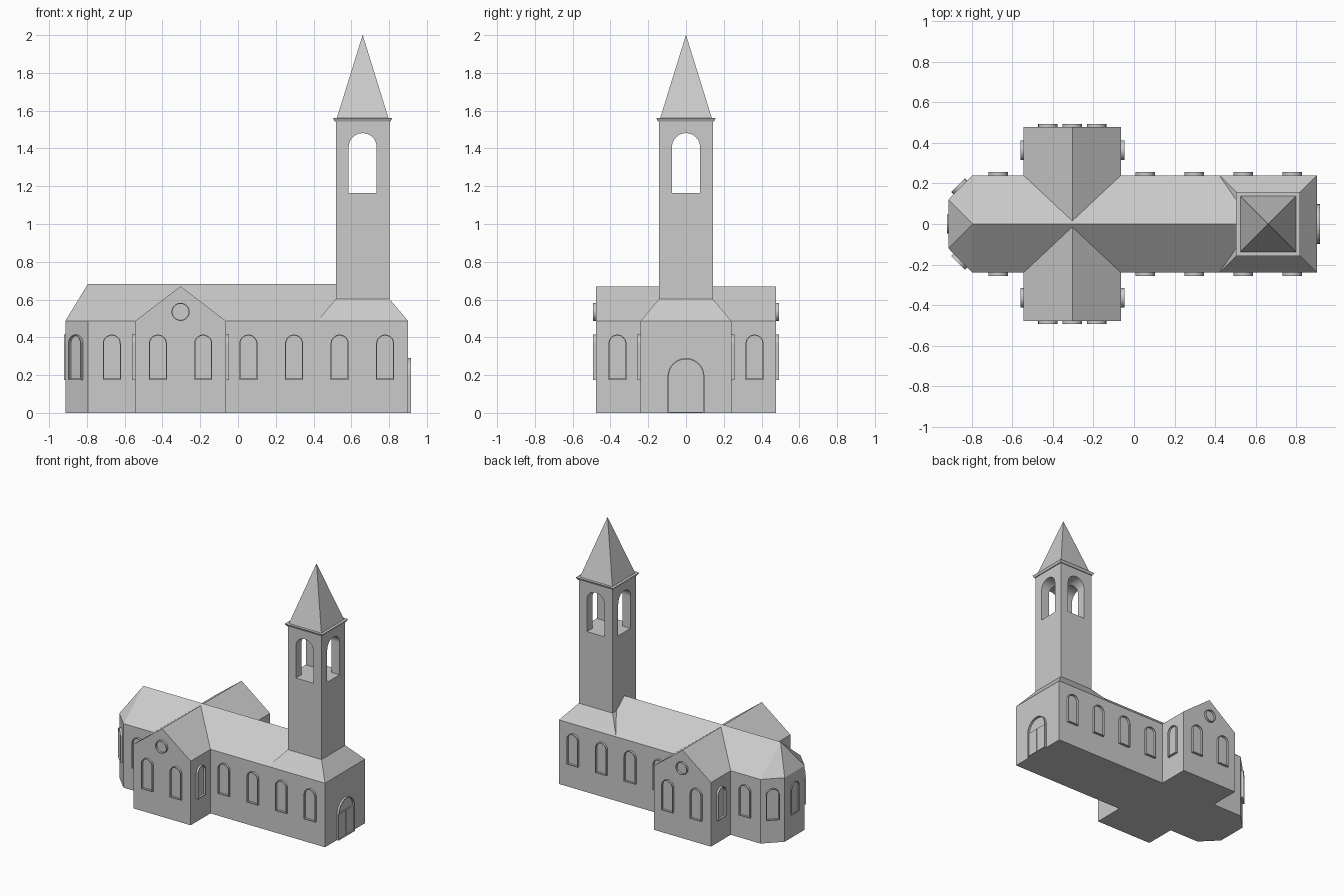
import bpy, bmesh, math
from mathutils import Matrix, Vector

if "Cube" in bpy.data.objects:
    bpy.data.objects.remove(bpy.data.objects["Cube"])

stone = bpy.data.materials.new("light_grey")
stone.diffuse_color = (0.6, 0.6, 0.6, 1)
stone.use_nodes = True
stone.node_tree.nodes["Principled BSDF"].inputs["Base Color"].default_value = stone.diffuse_color

EAVE, RIDGE, HALF = 0.487, 0.682, 0.24
WEST, APSE, EAST = -0.914, -0.795, 0.90
TRX, TRW, TRY, TRZ = -0.304, 0.24, 0.477, 0.67
TX, TH = 0.66, 0.142          # tower centre and half width


def make(name, verts, faces, matrix=None):
    me = bpy.data.meshes.new(name)
    me.from_pydata(verts, [], faces)
    bm = bmesh.new()
    bm.from_mesh(me)
    bmesh.ops.recalc_face_normals(bm, faces=bm.faces)
    if matrix:
        bm.transform(matrix)
    bm.to_mesh(me)
    bm.free()
    me.materials.append(stone)
    ob = bpy.data.objects.new(name, me)
    bpy.context.collection.objects.link(ob)
    return ob


def prism(name, profile, offset, matrix=None):
    """Extrude a closed outline along a vector."""
    n, off = len(profile), Vector(offset)
    verts = [Vector(p) for p in profile] + [Vector(p) + off for p in profile]
    faces = [tuple(range(n)), tuple(range(n, 2 * n))]
    faces += [(i, (i + 1) % n, n + (i + 1) % n, n + i) for i in range(n)]
    return make(name, verts, faces, matrix)


def frustum(name, x, lo, hi, z0, z1):
    """Square block whose half width goes from lo to hi."""
    sq = [(-1, -1), (1, -1), (1, 1), (-1, 1)]
    v = [(x + a * h, b * h, z) for h, z in ((lo, z0), (hi, z1)) for a, b in sq]
    f = [(0, 1, 2, 3), (4, 5, 6, 7)] + [(i, (i + 1) % 4, 4 + (i + 1) % 4, 4 + i) for i in range(4)]
    return make(name, v, f)


def arch(r, base, spring, seg=20):
    """Round-headed outline in the xz plane."""
    pts = [(r * math.cos(math.pi * i / seg), spring + r * math.sin(math.pi * i / seg)) for i in range(seg + 1)]
    return [(r, base)] + pts + [(-r, base)]


def circle(r, seg=28):
    return [(r * math.cos(2 * math.pi * i / seg), r * math.sin(2 * math.pi * i / seg)) for i in range(seg)]


def place(x, y, z, deg):
    return Matrix.Translation((x, y, z)) @ Matrix.Rotation(math.radians(deg), 4, 'Z')


def frame(name, outer, inner, depth, matrix):
    """Thin raised surround standing out from a wall (local -y is outward)."""
    n = len(outer)
    v = [(u, y, w) for loop in (outer, inner) for y in (0.003, -depth) for u, w in loop]
    f = []
    for i in range(n):
        j = (i + 1) % n
        for a, b in ((0, n), (n, 3 * n), (3 * n, 2 * n), (2 * n, 0)):
            f.append((a + i, a + j, b + j, b + i))
    return make(name, v, f, matrix)


def window(x, y, deg, depth=0.016):
    frame("window_frame", arch(0.0475, 0.175, 0.367), arch(0.042, 0.181, 0.367), depth, place(x, y, 0, deg))


# Nave walls with a chamfered apse
plan = [(WEST, -0.12), (APSE, -HALF), (EAST, -HALF), (EAST, HALF), (APSE, HALF), (WEST, 0.12)]
prism("nave_walls", [(x, y, 0) for x, y in plan], (0, 0, EAVE))

# Nave roof: ridge runs into the tower, three facets over the apse
make("nave_roof",
     [(APSE, 0, RIDGE), (TX, 0, RIDGE), (WEST, -0.12, EAVE), (APSE, -HALF, EAVE), (TX, -HALF, EAVE),
      (TX, HALF, EAVE), (APSE, HALF, EAVE), (WEST, 0.12, EAVE)],
     [(0, 3, 4, 1), (0, 1, 5, 6), (0, 2, 3), (0, 7, 2), (0, 6, 7), (1, 4, 5), (2, 7, 6, 5, 4, 3)])

# Transept with gable ends
gable = [(TRX - TRW, 0), (TRX + TRW, 0), (TRX + TRW, EAVE), (TRX, TRZ), (TRX - TRW, EAVE)]
prism("transept", [(x, -TRY, z) for x, z in gable], (0, 2 * TRY, 0))

# Tower with sloping skirt, cornice and spire
frustum("tower_skirt", TX, HALF, TH, EAVE, 0.603)
tower = frustum("tower", TX, TH, TH, 0.5, 1.548)
frustum("cornice", TX, 0.148, 0.157, 1.543, 1.561)
frustum("spire", TX, 0.137, 0.0005, 1.56, 2.0)

# Belfry openings cut through both ways
for deg in (0, 90):
    cutter = prism("belfry_cutter", [(u, -0.3, w) for u, w in arch(0.074, 1.165, 1.407)],
                   (0, 0.6, 0), place(TX, 0, 0, deg))
    cutter.hide_render = True
    mod = tower.modifiers.new("opening", 'BOOLEAN')
    mod.operation, mod.solver, mod.object = 'DIFFERENCE', 'EXACT', cutter
    bpy.context.view_layer.objects.active = tower
    bpy.ops.object.modifier_apply(modifier=mod.name)
    bpy.data.objects.remove(cutter)

# Windows, mirrored front to back
for s, deg in ((-1, 0), (1, 180)):
    for x in (-0.668, 0.055, 0.297, 0.538, 0.779):
        window(x, s * HALF, deg)
    for dx in (-0.12, 0.12):
        window(TRX + dx, s * TRY, deg)
    for side, turn in ((-1, -90), (1, 90)):
        window(TRX + side * TRW, s * 0.363, turn)
    window((WEST + APSE) / 2, s * 0.18, -45 if s < 0 else -135)
    frame("round_window_frame", circle(0.048), circle(0.0425), 0.016, place(TRX, s * TRY, 0.535, deg))
window(WEST, 0, -90, 0.008)

# Entrance: arched surround and two door leaves
frame("door_surround", arch(0.0975, 0, 0.193), arch(0.091, 0.004, 0.193), 0.015, place(EAST, 0, 0, 90))
for a, b in ((-0.09, -0.002), (0.002, 0.09)):
    prism("door_leaf", [(a, 0.002, 0.004), (b, 0.002, 0.004), (b, 0.002, 0.195), (a, 0.002, 0.195)],
          (0, -0.009, 0), place(EAST, 0, 0, 90))
